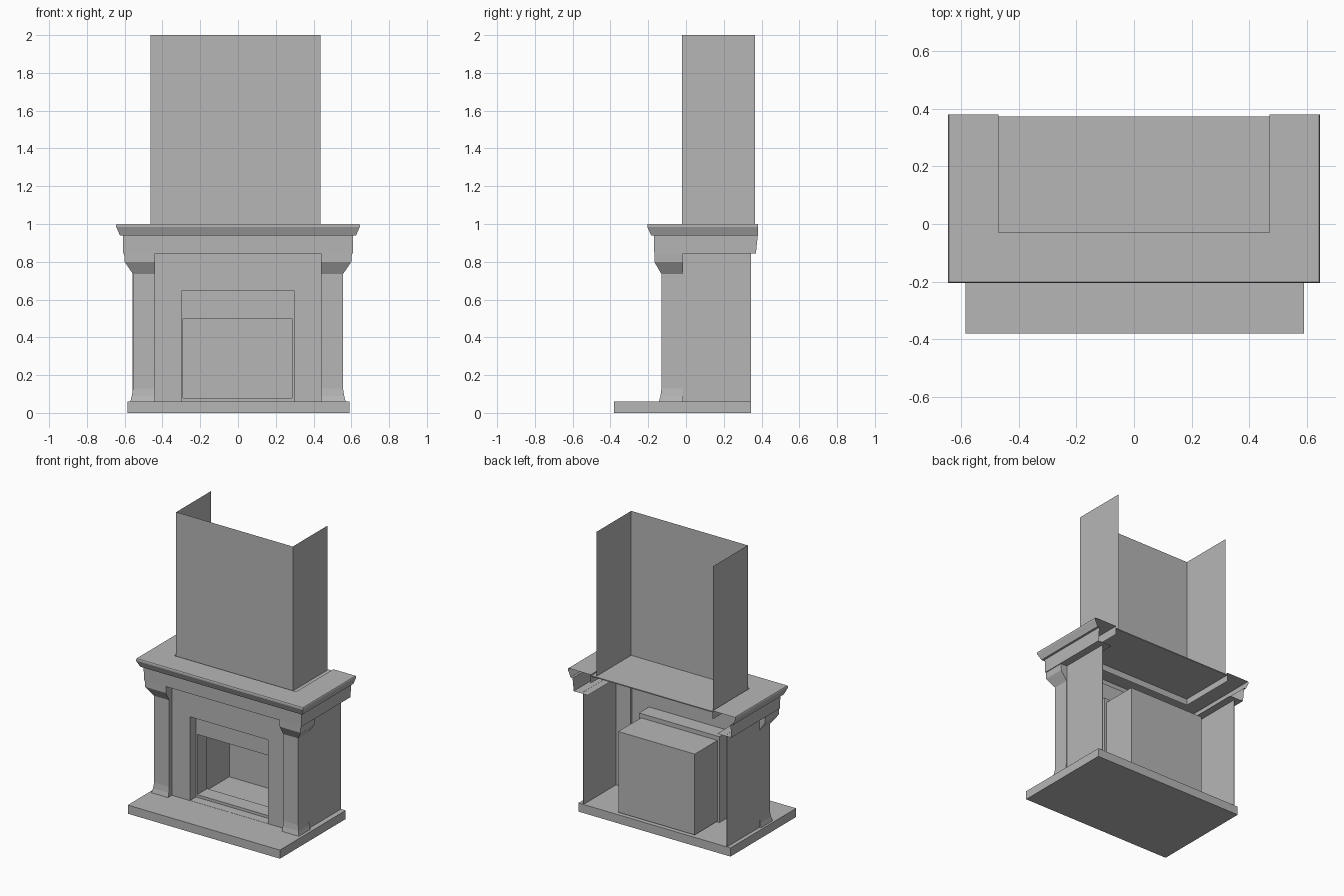
import bpy, bmesh

if "Cube" in bpy.data.objects:
    bpy.data.objects.remove(bpy.data.objects["Cube"], do_unlink=True)

GREY = (0.47, 0.47, 0.47, 1)
stone = bpy.data.materials.new("grey_stone")
stone.use_nodes = True
stone.diffuse_color = GREY
stone.node_tree.nodes["Principled BSDF"].inputs["Base Color"].default_value = GREY


def finish(name, bm, mirror=False, closed=True):
    if closed:
        bmesh.ops.recalc_face_normals(bm, faces=bm.faces)
    mesh = bpy.data.meshes.new(name)
    bm.to_mesh(mesh)
    bm.free()
    mesh.materials.append(stone)
    ob = bpy.data.objects.new(name, mesh)
    bpy.context.collection.objects.link(ob)
    if mirror:
        ob.modifiers.new("Mirror", 'MIRROR')
    return ob


def loft(name, rings, closed=False, caps=False, mirror=False):
    """Skin a row of matching rings; closed joins each ring end to its start."""
    bm = bmesh.new()
    rows = [[bm.verts.new(p) for p in ring] for ring in rings]
    n = len(rows[0])
    for a, b in zip(rows, rows[1:]):
        for i in range(n if closed else n - 1):
            j = (i + 1) % n
            bm.faces.new((a[i], a[j], b[j], b[i]))
    if caps:
        bm.faces.new(rows[0])
        bm.faces.new(rows[-1])
    return finish(name, bm, mirror)


def box(name, x, y, z, open_side=None):
    """Box from min/max pairs; open_side is the normal of a face left out."""
    bm = bmesh.new()
    bmesh.ops.create_cube(bm, size=1)
    bm.normal_update()
    if open_side:
        gone = [f for f in bm.faces if f.normal.dot(open_side) > 0.9]
        bmesh.ops.delete(bm, geom=gone, context='FACES')
    for v in bm.verts:
        v.co = [lo + (c + 0.5) * (hi - lo) for c, (lo, hi) in zip(v.co, (x, y, z))]
    return finish(name, bm)


def frame(name, outer, inner, y0, y1):
    """Rectangular frame facing the front; rectangles are x0, x1, z0, z1."""
    def ring(r, y):
        x0, x1, z0, z1 = r
        return [(x0, y, z0), (x1, y, z0), (x1, y, z1), (x0, y, z1)]
    rings = [ring(outer, y0), ring(inner, y0), ring(inner, y1),
             ring(outer, y1), ring(outer, y0)]
    ob = loft(name, rings, closed=True)
    bm = bmesh.new()
    bm.from_mesh(ob.data)
    bmesh.ops.remove_doubles(bm, verts=bm.verts, dist=1e-5)
    bmesh.ops.recalc_face_normals(bm, faces=bm.faces)
    bm.to_mesh(ob.data)
    bm.free()


# Hearth slab
box("hearth", (-0.585, 0.59), (-0.38, 0.345), (0, 0.06))

# Chimney breast: three thin walls, open at back, top and bottom
loft("chimney_breast", [[(-0.463, 0.365, z), (-0.463, -0.02, z),
                         (0.437, -0.02, z), (0.437, 0.365, z)] for z in (0.99, 2.0)])

# Mantel: moulding swept around three sides of the chimney opening
profile = [(0, 0.94), (0, 1.0), (0.172, 1.0), (0.175, 0.995), (0.175, 0.985),
           (0.166, 0.965), (0.155, 0.94), (0.14, 0.94), (0.138, 0.845), (0.03, 0.845)]
rings = []
for d, z in profile:
    hx, front = 0.47 + d, -0.03 - d
    back = 0.38 if z > 0.93 else 0.37
    rings.append([(hx, back, z), (hx, front, z), (-hx, front, z), (-hx, back, z)])
loft("mantel", rings)

# Plate closing the mantel inside the chimney
box("mantel_plate", (-0.47, 0.47), (-0.03, 0.373), (0.985, 0.992))

# Columns with flared foot and spreading corbel
levels = [(0.57, -0.143, 0.06), (0.562, -0.135, 0.09), (0.556, -0.13, 0.13),
          (0.556, -0.13, 0.735), (0.60, -0.168, 0.80), (0.603, -0.168, 0.846)]
loft("columns", [[(0.44, -0.015, z), (x, -0.015, z), (x, y, z), (0.44, y, z)]
                 for x, y, z in levels], closed=True, caps=True, mirror=True)

# Thin side walls
for name, x in (("left_wall", 0.552), ("right_wall", -0.556)):
    box(name, (x - 0.002, x + 0.002), (-0.015, 0.345), (0.06, 0.846))

# Surround board and the recessed inner frame
frame("surround", (-0.44, 0.44, 0.06, 0.845), (-0.3, 0.3, 0.061, 0.645), -0.10, -0.035)
frame("inner_frame", (-0.31, 0.31, 0.06, 0.66), (-0.29, 0.285, 0.08, 0.5), -0.035, 0.075)

# Firebox, open to the front
box("firebox", (-0.295, 0.295), (0.075, 0.325), (0.066, 0.63), open_side=(0, -1, 0))
